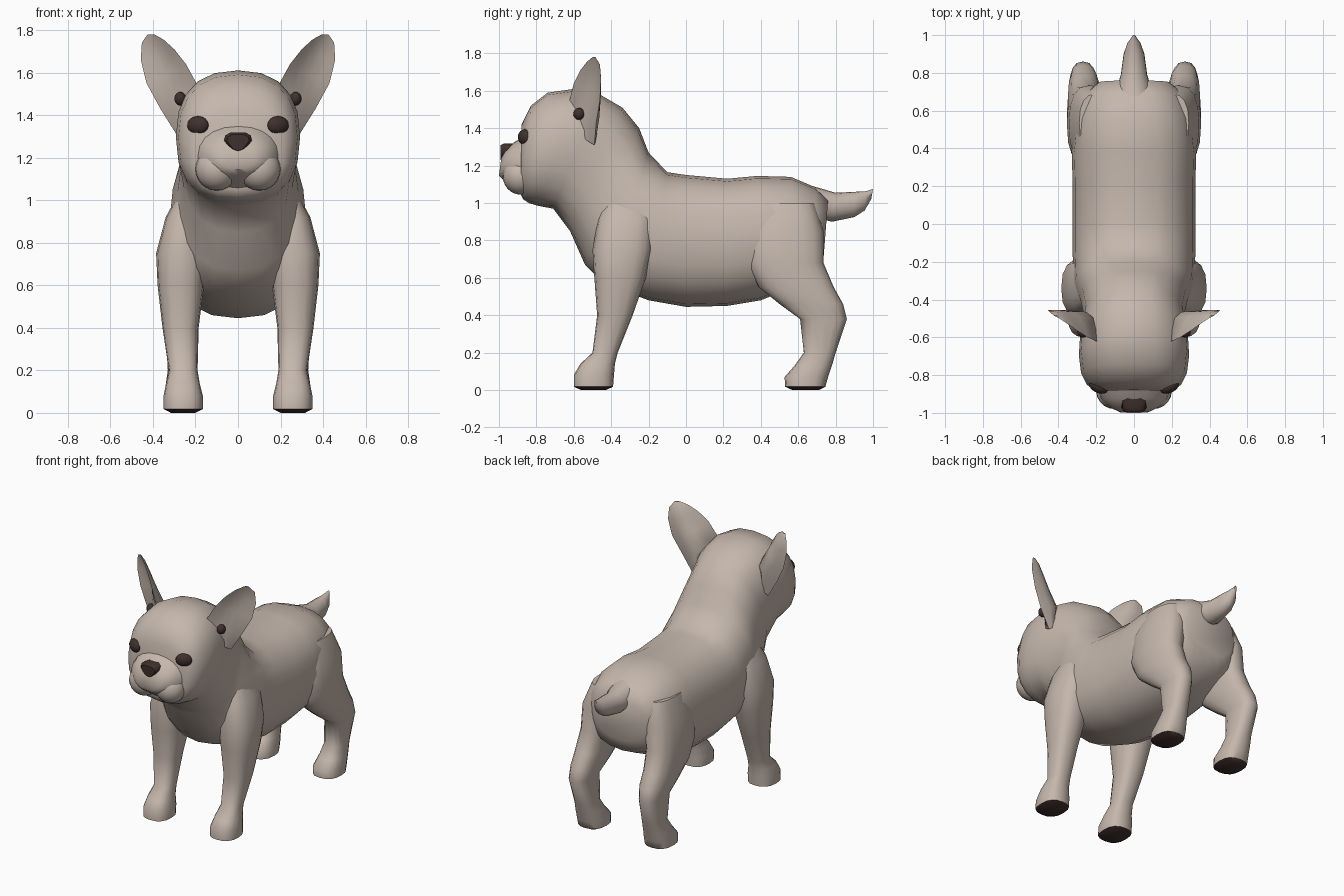
import bpy, bmesh, math
from mathutils import Vector, Matrix


def material(name, rgb):
    m = bpy.data.materials.new(name)
    m.diffuse_color = (*rgb, 1)
    return m


FUR = material("fawn fur", (0.56, 0.475, 0.415))
DARK = material("dark brown", (0.05, 0.03, 0.026))


def finish(bm, name, mats, mirror=False, angle=50):
    bmesh.ops.recalc_face_normals(bm, faces=bm.faces)
    me = bpy.data.meshes.new(name)
    bm.to_mesh(me)
    bm.free()
    for m in mats:
        me.materials.append(m)
    ob = bpy.data.objects.new(name, me)
    bpy.context.collection.objects.link(ob)
    bpy.ops.object.select_all(action='DESELECT')
    ob.select_set(True)
    bpy.context.view_layer.objects.active = ob
    bpy.ops.object.shade_smooth_by_angle(angle=math.radians(angle))
    if mirror:
        ob.modifiers.new("mirror", 'MIRROR')
    return ob


def ring(c, u, v, p=2.4, n=20):
    """Superellipse around c with half axes u and v."""
    def f(t):
        return math.copysign(abs(t) ** (2 / p), t)
    return [c + u * f(math.cos(2 * math.pi * i / n)) + v * f(math.sin(2 * math.pi * i / n))
            for i in range(n)]


def loft(rings):
    bm = bmesh.new()
    rows = [[bm.verts.new(co) for co in r] for r in rings]
    n = len(rows[0])
    for a, b in zip(rows, rows[1:]):
        for i in range(n):
            bm.faces.new((a[i], a[(i + 1) % n], b[(i + 1) % n], b[i]))
    bm.faces.new(rows[0])
    bm.faces.new(rows[-1])
    return bm


def spine_loft(sections, p=2.4):
    """Sections: top y, top z, bottom y, bottom z, half width."""
    rings = []
    for ty, tz, by, bz, w in sections:
        top, bot = Vector((0, ty, tz)), Vector((0, by, bz))
        rings.append(ring((top + bot) / 2, (top - bot) / 2, Vector((w, 0, 0)), p))
    return loft(rings)


def leg(name, sections):
    """Sections: z, front y, back y, inner x, outer x."""
    rings = [ring(Vector(((xi + xo) / 2, (yf + yb) / 2, z)),
                  Vector((0, (yb - yf) / 2, 0)), Vector(((xo - xi) / 2, 0, 0)), 2.5, 16)
             for z, yf, yb, xi, xo in sections]
    bm = loft(rings)
    for f in bm.faces:                       # dark pads underneath
        f.material_index = int(f.calc_center_median().z < 0.012)
    finish(bm, name, [FUR, DARK], mirror=True)


def ellipsoid(name, loc, radii, mat, turn=0, mirror=True):
    bm = bmesh.new()
    bmesh.ops.create_uvsphere(bm, u_segments=20, v_segments=12, radius=1)
    bm.transform(Matrix.Translation(loc) @ Matrix.Rotation(math.radians(turn), 4, 'Z')
                 @ Matrix.Diagonal((*radii, 1)))
    return finish(bm, name, [mat], mirror)


# Torso, neck and skull as one continuous loft from rump to face
finish(spine_loft([
    (0.76, 1.02, 0.735, 0.70, 0.19), (0.69, 1.085, 0.70, 0.61, 0.26),
    (0.56, 1.14, 0.55, 0.54, 0.31), (0.38, 1.145, 0.40, 0.48, 0.33),
    (0.22, 1.13, 0.22, 0.45, 0.325), (0.0, 1.15, 0.0, 0.445, 0.325),
    (-0.10, 1.165, -0.20, 0.48, 0.325), (-0.20, 1.27, -0.44, 0.57, 0.32),
    (-0.25, 1.40, -0.54, 0.67, 0.285), (-0.34, 1.51, -0.62, 0.85, 0.265),
    (-0.46, 1.58, -0.71, 0.97, 0.285), (-0.60, 1.61, -0.79, 0.985, 0.292),
    (-0.74, 1.59, -0.84, 1.00, 0.28), (-0.83, 1.52, -0.87, 1.02, 0.25),
    (-0.88, 1.42, -0.885, 1.05, 0.205)]), "body_and_head", [FUR])

# Muzzle, with hanging jowls either side of the mouth
finish(spine_loft([
    (-0.84, 1.37, -0.86, 1.04, 0.20), (-0.92, 1.325, -0.93, 1.09, 0.175),
    (-0.965, 1.285, -0.975, 1.12, 0.13), (-0.988, 1.24, -1.0, 1.145, 0.08)], 2.2),
    "muzzle", [FUR])
ellipsoid("jowls", (0.10, -0.885, 1.145), (0.10, 0.095, 0.10), FUR)

# Nose: extruded rounded triangle
half = [(0.0, 1.222), (0.03, 1.235), (0.065, 1.28), (0.06, 1.305), (0.035, 1.318)]
outline = half + [(-x, z) for x, z in half[:0:-1]]
finish(loft([[Vector((x * s, y, 1.27 + (z - 1.27) * s)) for x, z in outline]
             for y, s in ((-0.92, 1), (-0.975, 1), (-0.992, 0.8))]), "nose", [DARK])

# Eyes
ellipsoid("eyes", (0.188, -0.862, 1.352), (0.054, 0.032, 0.043), DARK, 25)

# Front and hind legs
leg("front_legs", [
    (0.0, -0.56, -0.43, 0.20, 0.315), (0.018, -0.60, -0.39, 0.165, 0.35),
    (0.08, -0.60, -0.385, 0.165, 0.35), (0.14, -0.565, -0.38, 0.18, 0.338),
    (0.20, -0.50, -0.365, 0.19, 0.325), (0.40, -0.475, -0.285, 0.185, 0.355),
    (0.60, -0.49, -0.215, 0.16, 0.378), (0.75, -0.50, -0.18, 0.14, 0.385),
    (0.92, -0.47, -0.17, 0.14, 0.34), (1.05, -0.42, -0.20, 0.12, 0.27)])
leg("hind_legs", [
    (0.0, 0.57, 0.71, 0.20, 0.315), (0.018, 0.53, 0.745, 0.165, 0.35),
    (0.07, 0.527, 0.76, 0.165, 0.35), (0.13, 0.58, 0.78, 0.18, 0.34),
    (0.20, 0.63, 0.80, 0.19, 0.33), (0.38, 0.61, 0.86, 0.20, 0.34),
    (0.46, 0.50, 0.84, 0.18, 0.35), (0.55, 0.39, 0.79, 0.17, 0.355),
    (0.68, 0.32, 0.735, 0.15, 0.355), (0.85, 0.32, 0.735, 0.12, 0.345),
    (1.0, 0.38, 0.69, 0.10, 0.29)])

# Ears: inner edge, outer edge, bulge of the back, hollow of the front
ear_rows = [
    ((0.24, -0.56, 1.38), (0.29, -0.49, 1.31), 0.04, -0.02),
    ((0.19, -0.625, 1.54), (0.365, -0.48, 1.43), 0.09, 0.0),
    ((0.245, -0.60, 1.64), (0.43, -0.46, 1.55), 0.065, 0.03),
    ((0.30, -0.565, 1.71), (0.457, -0.455, 1.66), 0.045, 0.025),
    ((0.35, -0.53, 1.755), (0.452, -0.46, 1.74), 0.025, 0.01),
    ((0.395, -0.50, 1.78), (0.425, -0.485, 1.78), 0.008, 0.0)]
rings = []
for a, b, back, front in ear_rows:
    a, b, push = Vector(a), Vector(b), Vector((-0.5, 0.85, 0))
    steps = [i / 5 for i in range(6)]
    arc = lambda t, d: a.lerp(b, t) + push * d * math.sin(math.pi * t)
    rings.append([arc(t, back) for t in steps] + [arc(t, front) for t in steps[4:0:-1]])
finish(loft(rings), "ears", [FUR], mirror=True)
ellipsoid("ear_openings", (0.272, -0.572, 1.477), (0.027, 0.03, 0.032), DARK)

# Short tail
finish(spine_loft([
    (0.68, 1.09, 0.70, 0.92, 0.10), (0.80, 1.055, 0.78, 0.90, 0.07),
    (0.90, 1.06, 0.90, 0.925, 0.055), (0.96, 1.063, 0.955, 0.96, 0.035),
    (1.0, 1.075, 0.99, 1.02, 0.008)], 2.0), "tail", [FUR])
